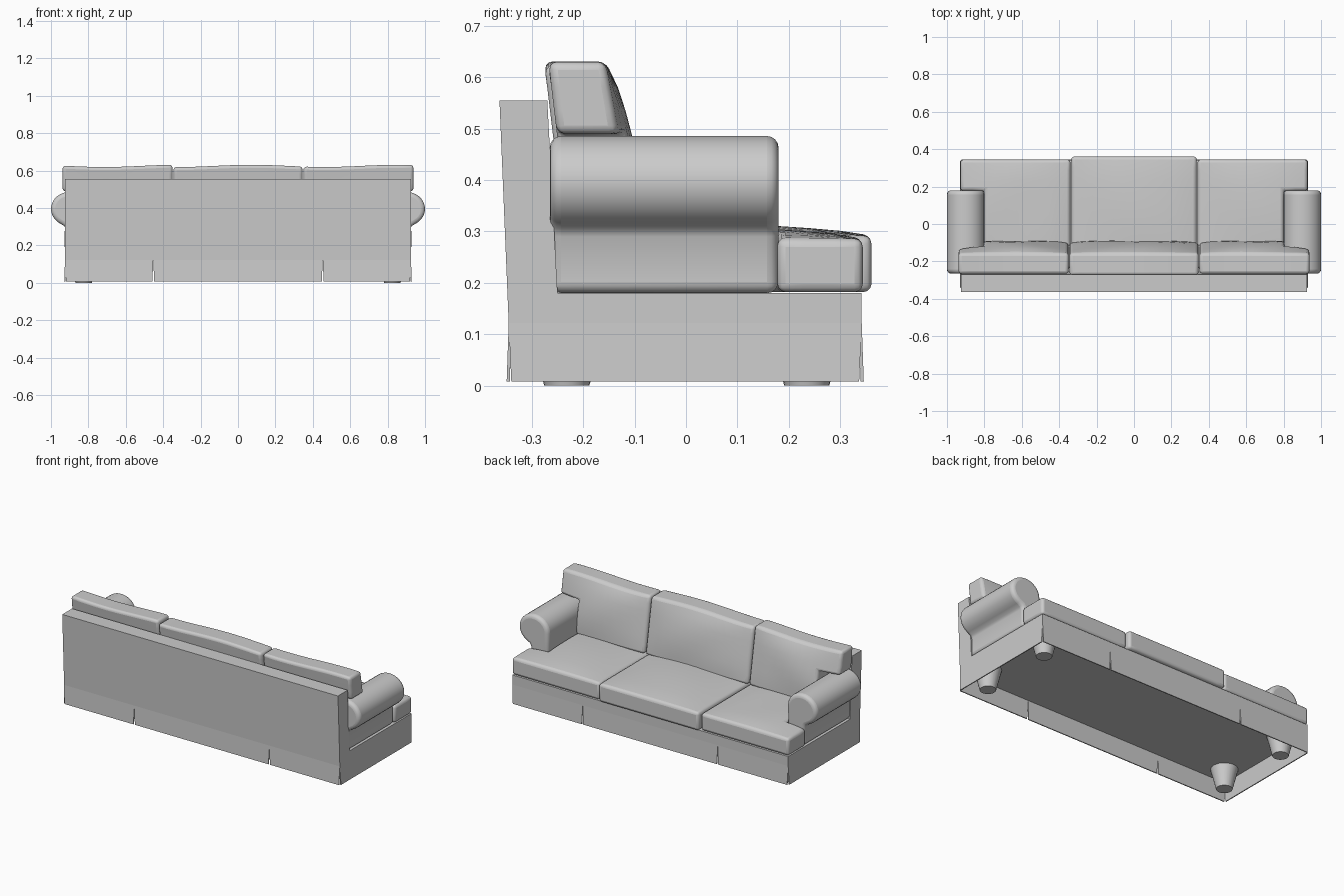
import bpy, bmesh, math
from mathutils import Vector

if "Cube" in bpy.data.objects:
    bpy.data.objects.remove(bpy.data.objects["Cube"])


def finish(name, bm, bevel=0.0, segments=3, smooth=True, angle=50):
    bmesh.ops.recalc_face_normals(bm, faces=bm.faces)
    me = bpy.data.meshes.new(name)
    bm.to_mesh(me)
    bm.free()
    ob = bpy.data.objects.new(name, me)
    bpy.context.collection.objects.link(ob)
    if bevel:
        m = ob.modifiers.new("Bevel", 'BEVEL')
        m.width, m.segments = bevel, segments
        m.limit_method, m.angle_limit = 'ANGLE', math.radians(angle)
    if smooth:
        bpy.ops.object.select_all(action='DESELECT')
        bpy.context.view_layer.objects.active = ob
        ob.select_set(True)
        bpy.ops.object.shade_smooth_by_angle(angle=math.radians(40))
    return ob


def prism(name, a, b, **kw):
    """Solid between two matching outlines."""
    bm = bmesh.new()
    va = [bm.verts.new(p) for p in a]
    vb = [bm.verts.new(p) for p in b]
    bm.faces.new(va)
    bm.faces.new(vb)
    n = len(a)
    for i in range(n):
        j = (i + 1) % n
        bm.faces.new((va[i], va[j], vb[j], vb[i]))
    return finish(name, bm, **kw)


def cushion(name, us, vs, keep, place):
    """Closed pad over the kept cells of a grid; place(u, v, w) gives the position."""
    bm = bmesh.new()
    nu, nv = len(us) - 1, len(vs) - 1
    cells = {(i, j) for i in range(nu) for j in range(nv)
             if keep((us[i] + us[i + 1]) / 2, (vs[j] + vs[j + 1]) / 2)}
    cache = {}

    def v(i, j, k):
        if (i, j, k) not in cache:
            cache[i, j, k] = bm.verts.new(place(us[i], vs[j], k))
        return cache[i, j, k]

    for i, j in cells:
        ring = [(i, j), (i + 1, j), (i + 1, j + 1), (i, j + 1)]
        bm.faces.new([v(*p, 1) for p in ring])
        bm.faces.new([v(*p, 0) for p in reversed(ring)])
        for n, (di, dj) in enumerate([(0, -1), (1, 0), (0, 1), (-1, 0)]):
            if (i + di, j + dj) not in cells:
                p, q = ring[n], ring[(n + 1) % 4]
                bm.faces.new((v(*p, 0), v(*q, 0), v(*q, 1), v(*p, 1)))
    return finish(name, bm, bevel=0.016, segments=3)


def steps(a, b, n):
    return [a + (b - a) * i / n for i in range(n + 1)]


def crown(u, v, u0, u1, v0, v1):
    s = math.sin(math.pi * (u - u0) / (u1 - u0)) * math.sin(math.pi * (v - v0) / (v1 - v0))
    return max(s, 0.0) ** 0.6


# Base and sloping back in one side profile
W = 0.925
side = [(-0.345, 0.12), (0.342, 0.12), (0.342, 0.18), (-0.25, 0.18), (-0.27, 0.555), (-0.363, 0.555)]
prism("frame", [(-W, y, z) for y, z in side], [(W, y, z) for y, z in side], smooth=False)


# Skirt panels with narrow slits between them
def skirt(a, b, n):
    a, b, n = Vector((*a, 0)), Vector((*b, 0)), Vector((*n, 0))
    t = (b - a).normalized() * 0.005
    up, low = Vector((0, 0, 0.122)), Vector((0, 0, 0.008))
    out = [a + up, b + up, b - t + n * 0.004 + low, a + t + n * 0.004 + low]
    prism("skirt_panel", out, [p - n * 0.006 for p in out], smooth=False)


for y, n in ((-0.345, -1), (0.342, 1)):
    for x0, x1 in ((-W, -0.453), (-0.453, 0.453), (0.453, W)):
        skirt((x0, y), (x1, y), (0, n))
for s in (-1, 1):
    skirt((s * W, -0.345), (s * W, 0.342), (s, 0))

# Tapered feet
for x in (-0.825, 0.825):
    for y in (-0.232, 0.235):
        bm = bmesh.new()
        bmesh.ops.create_cone(bm, cap_ends=True, segments=24, radius1=0.044, radius2=0.075, depth=0.122)
        bmesh.ops.translate(bm, verts=bm.verts, vec=(x, y, 0.061))
        finish("foot", bm)

# Rolled arms: scroll on top of an upright stem
roll = [(0.9 + 0.1 * math.cos(math.radians(a)), 0.395 + 0.091 * math.sin(math.radians(a)))
        for a in range(-60, 181, 12)]
arm = [(0.805, 0.18), (0.922, 0.18), (0.922, 0.29), (0.93, 0.305)] + roll
for s in (-1, 1):
    prism("arm", [(s * x, -0.265, z) for x, z in arm], [(s * x, 0.18, z) for x, z in arm],
          bevel=0.022, segments=4, angle=55)


# Seat and back cushions: plain in the middle, ear-shaped at the sides
def seat(name, s, x0, x1, xs, ys, top, keep):
    def place(x, y, w):
        c = crown(x, y, x0, x1, ys[0] - 0.1, ys[-1])
        wave = 0.003 * math.sin(9 * x + 8 * y + s) * c
        return (s * x, y, 0.182 if w == 0 else top + 0.02 * c + wave)
    cushion(name, xs, ys, keep, place)


def back(name, s, x0, x1, xs, zs, deep, keep):
    def place(x, z, w):
        c = crown(x, z, x0, x1, zs[0] - 0.03, zs[-1])
        d = 0.63 - z
        wave = 0.006 * math.sin(8 * x + s) * (z > 0.6)
        if w == 0:
            return (s * x, -0.268 - deep + 0.12 * d, z + wave)
        return (s * x, -0.157 + 0.17 * d + 0.025 * c + 0.004 * c * math.sin(11 * x + 14 * z), z + wave)
    cushion(name, xs, zs, keep, place)


zs = steps(0.29, 0.49, 4) + steps(0.49, 0.625, 3)[1:]
mid_x = steps(-0.335, 0.335, 12)
seat("seat_cushion_middle", 1, -0.335, 0.335, mid_x, steps(-0.24, 0.361, 10), 0.292, lambda x, y: True)
mid_x = steps(-0.345, 0.345, 12)
back("back_cushion_middle", 1, -0.345, 0.345, mid_x, zs, 0.008, lambda x, z: True)
for s in (-1, 1):
    xs = steps(0.34, 0.8, 8) + steps(0.8, 0.928, 2)[1:]
    ys = steps(-0.24, 0.178, 7) + steps(0.178, 0.344, 3)[1:]
    seat("seat_cushion_side", s, 0.34, 0.928, xs, ys, 0.286, lambda x, y: x < 0.8 or y > 0.178)
    xs = steps(0.35, 0.805, 8) + steps(0.805, 0.938, 2)[1:]
    back("back_cushion_side", s, 0.35, 0.938, xs, zs, 0.0, lambda x, z: x < 0.805 or z > 0.49)
